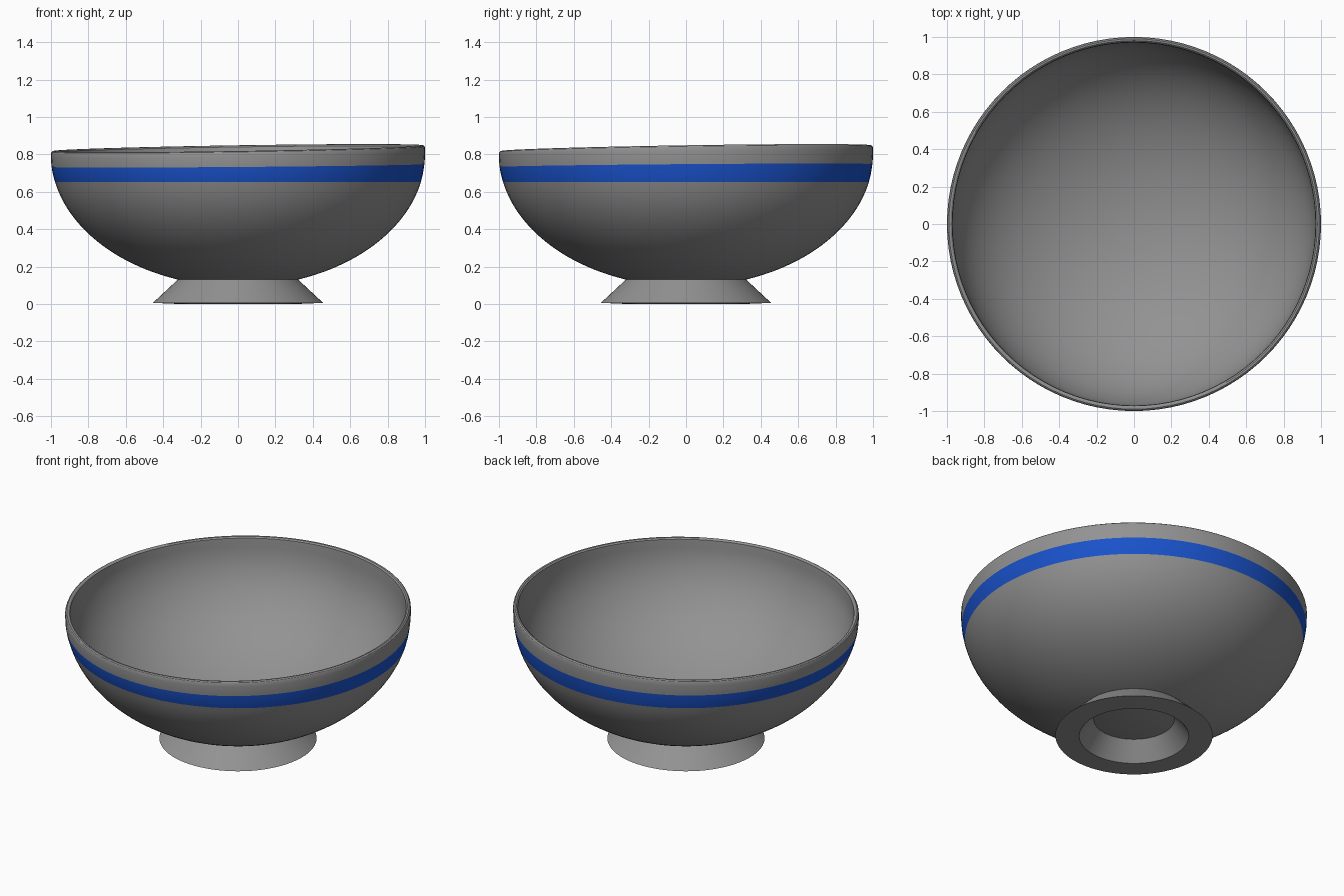
import bpy, bmesh
from math import sin, cos, pi, asin, radians

if "Cube" in bpy.data.objects:
    bpy.data.objects.remove(bpy.data.objects["Cube"])

SEG = 96
CZ = 0.80                    # height of the widest point
BAND_LOW, BAND_TOP = 0.652, 0.74


def material(name, colour):
    mat = bpy.data.materials.new(name)
    mat.diffuse_color = (*colour, 1)
    mat.use_nodes = True
    mat.node_tree.nodes["Principled BSDF"].inputs["Base Color"].default_value = mat.diffuse_color
    return mat


def lathe(name, paths, mat, closed=False):
    """Revolve (radius, z) paths about z; the upper wall leans slightly."""
    bm = bmesh.new()
    for path in paths:
        rings = []
        for r, z in path:
            ring = []
            for i in range(SEG):
                x, y = r * cos(2 * pi * i / SEG), r * sin(2 * pi * i / SEG)
                lean = 0.085 * max(0, z - 0.65) * (x + y)
                ring.append(bm.verts.new((x, y, z + lean)))
            rings.append(ring)
        pairs = list(zip(rings, rings[1:]))
        if closed:
            pairs.append((rings[-1], rings[0]))
        for a, b in pairs:
            for i in range(SEG):
                j = (i + 1) % SEG
                bm.faces.new((a[i], a[j], b[j], b[i]))
    bmesh.ops.remove_doubles(bm, verts=bm.verts, dist=1e-5)
    mesh = bpy.data.meshes.new(name)
    bm.to_mesh(mesh)
    bm.free()
    mesh.materials.append(mat)
    ob = bpy.data.objects.new(name, mesh)
    bpy.context.collection.objects.link(ob)
    bpy.ops.object.select_all(action='DESELECT')
    ob.select_set(True)
    bpy.context.view_layer.objects.active = ob
    bpy.ops.object.shade_smooth_by_angle(angle=radians(30))
    return ob


def arc(rx, rz, a0, a1, n):
    """Elliptical wall from angle a0 to a1, measured up from the bottom pole."""
    return [(rx * sin(a0 + (a1 - a0) * k / n),
             CZ - rz * cos(a0 + (a1 - a0) * k / n)) for k in range(n + 1)]


def angle_at(z):
    return pi / 2 - asin((CZ - z) / 0.707)


grey = material("dark_grey", (0.29, 0.29, 0.29))
blue = material("blue", (0.01, 0.085, 0.6))
low, top = angle_at(BAND_LOW), angle_at(BAND_TOP)

# Bowl shell: lower outside, then upper outside, rounded rim and inside
lower = arc(1, 0.707, 0, low, 32)
rim = [(1.0, 0.82), (0.997, 0.828), (0.99, 0.833), (0.98, 0.832), (0.972, 0.825)]
upper = arc(1, 0.707, top, pi / 2, 5) + rim + arc(0.97, 0.677, pi / 2, 0, 36)
lathe("bowl", [lower, upper], grey)

# Blue band set into the outer wall
lathe("blue_band", [arc(1, 0.707, low, top, 5)], blue)

# Flared hollow foot ring
lathe("foot_ring", [[(0.455, 0.006), (0.318, 0.134), (0.222, 0.128), (0.317, 0.0)]],
      grey, closed=True)
